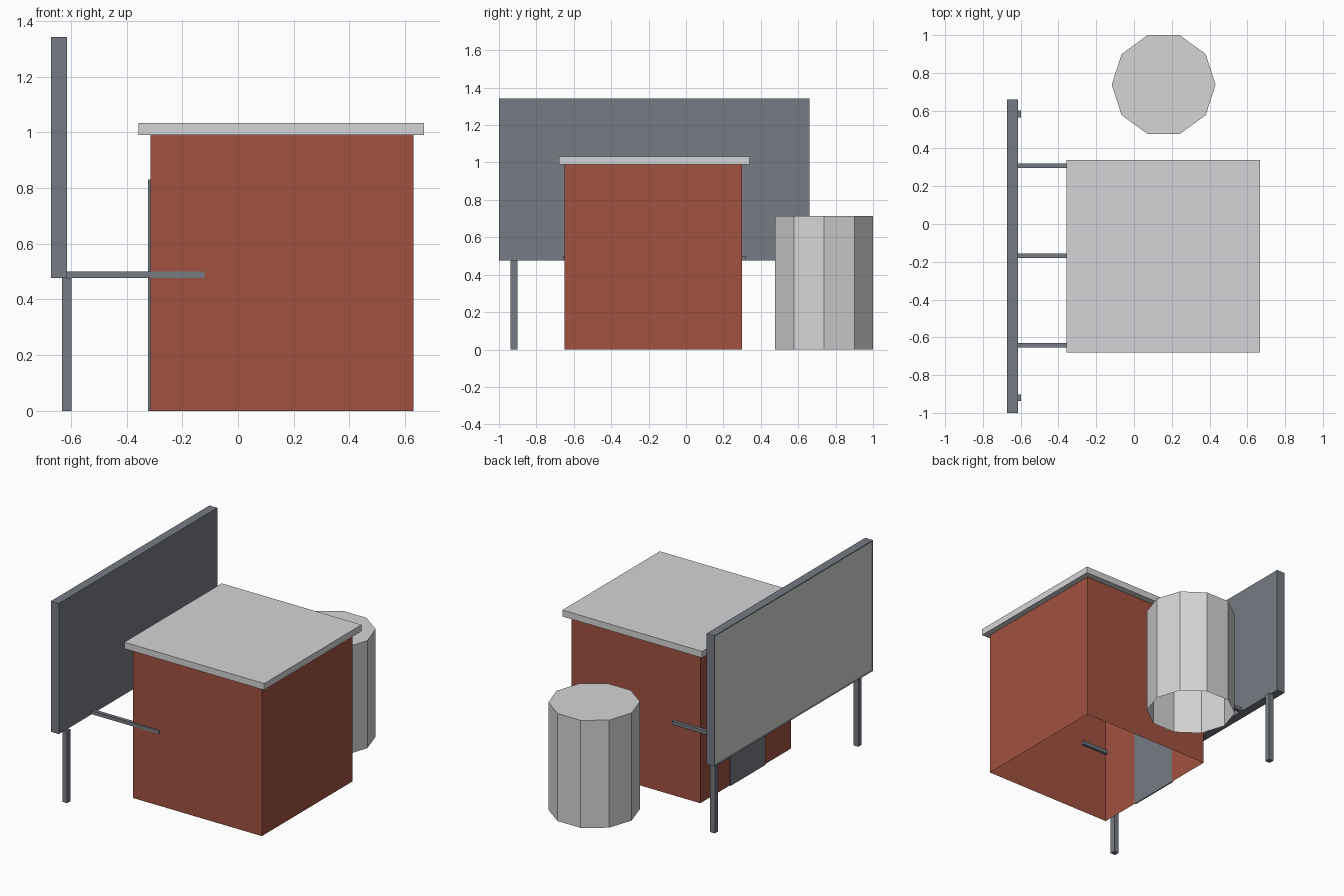
import bpy, bmesh, math

old = bpy.data.objects.get("Cube")
if old:
    bpy.data.objects.remove(old, do_unlink=True)


def material(name, r, g, b):
    m = bpy.data.materials.new(name)
    m.use_nodes = True
    m.diffuse_color = (r, g, b, 1)
    m.node_tree.nodes["Principled BSDF"].inputs["Base Color"].default_value = (r, g, b, 1)
    return m


brick = material("brick red", 0.352, 0.084, 0.051)
steel = material("dark steel", 0.181, 0.198, 0.227)
concrete = material("light concrete", 0.66, 0.66, 0.68)
tank_grey = material("tank grey", 0.66, 0.66, 0.66)
board_grey = material("board grey", 0.64, 0.68, 0.65)


def prism(name, outline, z0, z1, mat, open_bottom=False):
    """Extrude a counter-clockwise outline from z0 to z1."""
    bm = bmesh.new()
    low = [bm.verts.new((x, y, z0)) for x, y in outline]
    high = [bm.verts.new((x, y, z1)) for x, y in outline]
    n = len(outline)
    for i in range(n):
        j = (i + 1) % n
        bm.faces.new((low[i], low[j], high[j], high[i]))
    bm.faces.new(high)
    if not open_bottom:
        bm.faces.new(low[::-1])
    mesh = bpy.data.meshes.new(name)
    bm.to_mesh(mesh)
    bm.free()
    mesh.materials.append(mat)
    obj = bpy.data.objects.new(name, mesh)
    bpy.context.collection.objects.link(obj)
    return obj


def box(name, x, y, z, mat, open_bottom=False):
    outline = [(x[0], y[0]), (x[1], y[0]), (x[1], y[1]), (x[0], y[1])]
    return prism(name, outline, z[0], z[1], mat, open_bottom)


# Hut with an open underside, overhanging roof slab and thin door
box("hut_walls", (-0.315, 0.63), (-0.65, 0.3), (0, 0.99), brick, True)
box("roof_slab", (-0.357, 0.668), (-0.68, 0.34), (0.99, 1.033), concrete)
box("door", (-0.323, -0.315), (-0.37, -0.005), (0, 0.83), steel)

# Ten-sided tank, open below
radius = 0.275
ring = [(0.157 + radius * math.cos(math.tau * i / 10),
         0.738 + radius * math.sin(math.tau * i / 10)) for i in range(10)]
prism("tank", ring, 0, 0.713, tank_grey, True)

# Sign board with a light panel inset in its outer face
sign = box("sign_board", (-0.672, -0.614), (-1, 0.66), (0.477, 1.343), steel)
sign.data.materials.append(board_grey)
bm = bmesh.new()
bm.from_mesh(sign.data)
bm.normal_update()
outer = [f for f in bm.faces if f.normal.x < -0.9]
bmesh.ops.inset_region(bm, faces=outer, thickness=0.015, depth=-0.004)
for f in outer:
    f.material_index = 1
bm.to_mesh(sign.data)
bm.free()

# Sign legs
for side, y in (("front", -0.92), ("back", 0.583)):
    box("sign_leg_" + side, (-0.632, -0.597), (y - 0.018, y + 0.018), (0, 0.477), steel)

# Brackets tying the sign to the hut
for side, y in (("front", -0.643), ("middle", -0.167), ("back", 0.308)):
    box("sign_bracket_" + side, (-0.62, -0.12), (y - 0.012, y + 0.012), (0.477, 0.5), steel)
